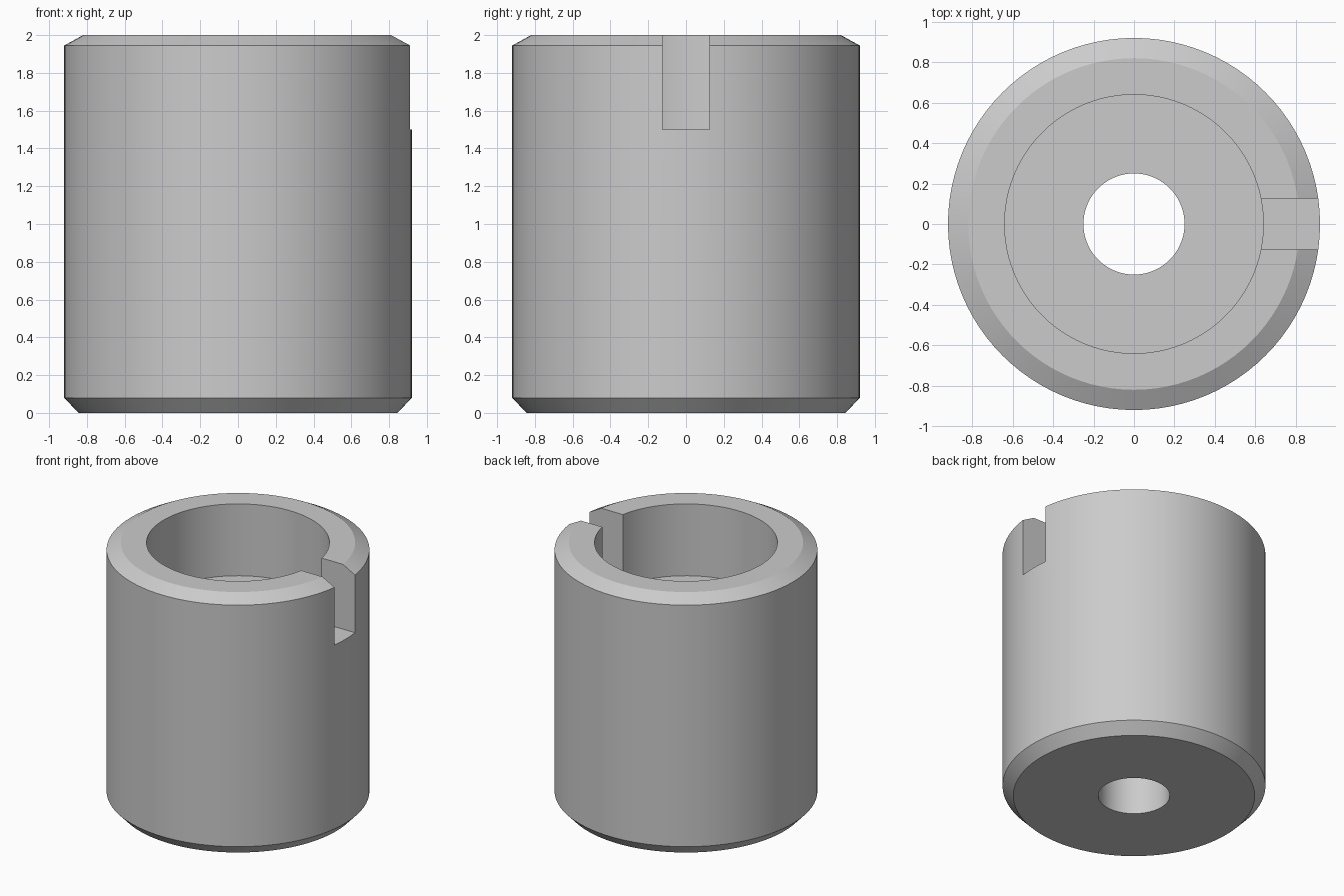
import bpy, bmesh, math

if "Cube" in bpy.data.objects:
    bpy.data.objects.remove(bpy.data.objects["Cube"])

SEGMENTS = 96

metal = bpy.data.materials.new("plain grey")
metal.diffuse_color = (0.6, 0.6, 0.6, 1)
metal.use_nodes = True
metal.node_tree.nodes["Principled BSDF"].inputs["Base Color"].default_value = metal.diffuse_color


def lathe(name, profile):
    """Revolve a closed (radius, height) outline about z."""
    bm = bmesh.new()
    rings = []
    for r, z in profile:
        rings.append([bm.verts.new((r * math.cos(a), r * math.sin(a), z))
                      for a in (2 * math.pi * i / SEGMENTS for i in range(SEGMENTS))])
    for k, ring in enumerate(rings):
        nxt = rings[(k + 1) % len(rings)]
        for i in range(SEGMENTS):
            j = (i + 1) % SEGMENTS
            bm.faces.new((ring[i], ring[j], nxt[j], nxt[i]))
    bmesh.ops.recalc_face_normals(bm, faces=bm.faces)
    mesh = bpy.data.meshes.new(name)
    bm.to_mesh(mesh)
    bm.free()
    obj = bpy.data.objects.new(name, mesh)
    bpy.context.collection.objects.link(obj)
    obj.data.materials.append(metal)
    return obj


# Bushing: chamfered cylinder, wide upper bore, narrow through hole
bushing = lathe("bushing", [
    (0.25, 0), (0.845, 0), (0.92, 0.08), (0.92, 1.945), (0.82, 2.0),
    (0.64, 2.0), (0.64, 1.445), (0.25, 1.445)])

# Key slot through the wall on the right side
bpy.ops.mesh.primitive_cube_add(size=1, location=(0.8, 0, 1.8))
cutter = bpy.context.object
cutter.name = "slot_cutter"
cutter.scale = (0.8, 0.25, 0.6)
cutter.data.materials.append(metal)
cutter.hide_render = True

slot = bushing.modifiers.new("slot", 'BOOLEAN')
slot.operation = 'DIFFERENCE'
slot.solver = 'EXACT'
slot.object = cutter

bpy.ops.object.select_all(action='DESELECT')
bushing.select_set(True)
bpy.context.view_layer.objects.active = bushing
bpy.ops.object.modifier_apply(modifier=slot.name)
bpy.data.objects.remove(cutter)

# Smooth walls with crisp chamfer edges
bpy.ops.object.shade_smooth_by_angle(angle=math.radians(20))
